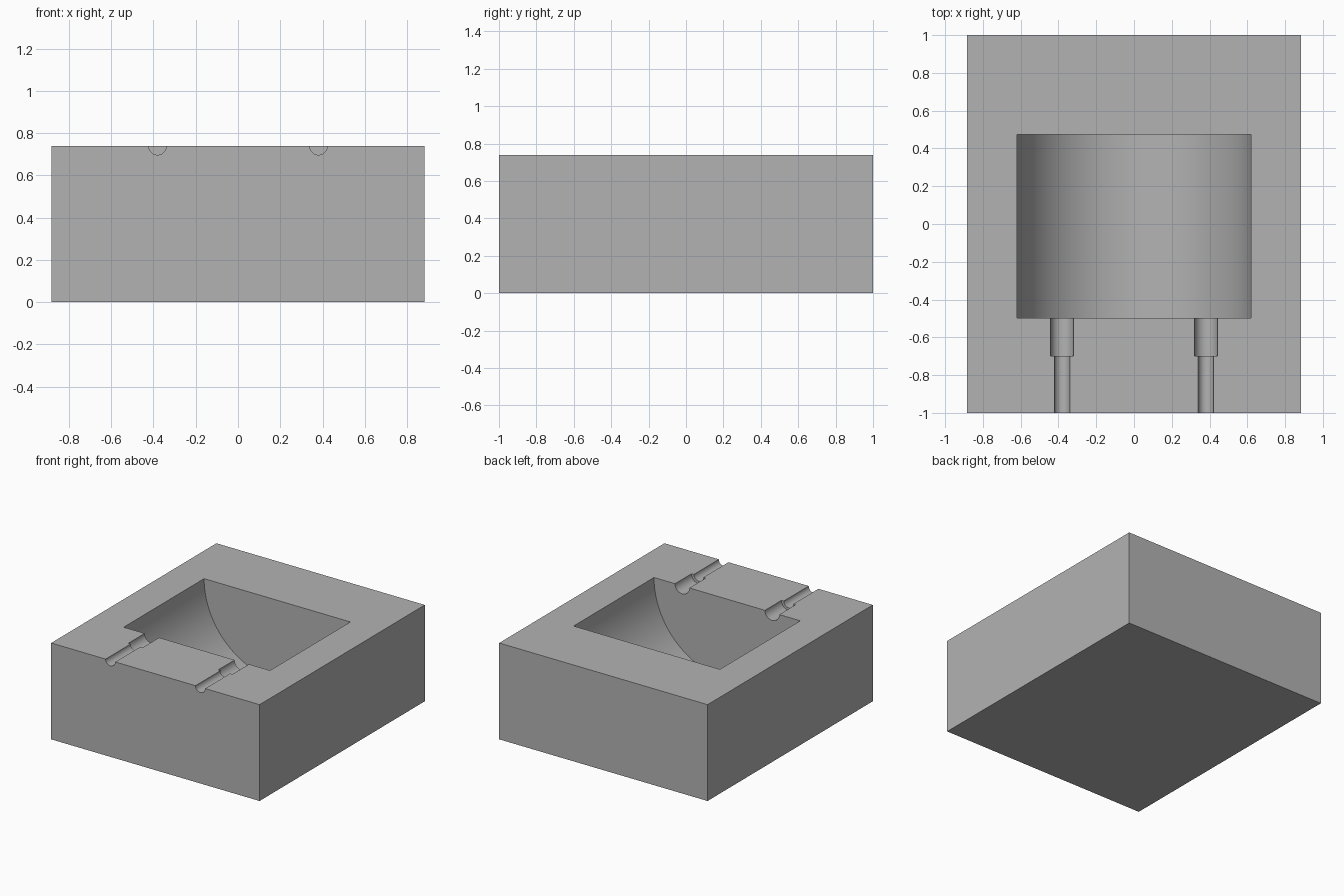
import bpy, math

if "Cube" in bpy.data.objects:
    bpy.data.objects.remove(bpy.data.objects["Cube"], do_unlink=True)

WIDTH, LENGTH, HEIGHT = 1.766, 2.0, 0.738

grey = bpy.data.materials.new("plain grey")
grey.use_nodes = True
colour = (0.45, 0.45, 0.45, 1)
grey.diffuse_color = colour
grey.node_tree.nodes["Principled BSDF"].inputs["Base Color"].default_value = colour

# Solid block
bpy.ops.mesh.primitive_cube_add(size=1, location=(0, 0, HEIGHT / 2))
block = bpy.context.object
block.name = "mould_block"
block.scale = (WIDTH, LENGTH, HEIGHT)
bpy.ops.object.transform_apply(location=True, rotation=True, scale=True)
block.data.materials.append(grey)


def carve(name, x, y0, y1, radius, sides):
    """Cut a half-round trough along y into the top face."""
    bpy.ops.mesh.primitive_cylinder_add(
        vertices=sides, radius=radius, depth=y1 - y0,
        location=(x, (y0 + y1) / 2, HEIGHT), rotation=(math.pi / 2, 0, 0))
    cutter = bpy.context.object
    cutter.name = name
    cutter.hide_render = True
    cutter.data.materials.append(grey)
    bpy.ops.object.transform_apply(location=True, rotation=True, scale=True)
    mod = block.modifiers.new(name, "BOOLEAN")
    mod.operation = "DIFFERENCE"
    mod.solver = "EXACT"
    mod.object = cutter
    bpy.ops.object.select_all(action="DESELECT")
    block.select_set(True)
    bpy.context.view_layer.objects.active = block
    bpy.ops.object.modifier_apply(modifier=mod.name)
    bpy.data.objects.remove(cutter, do_unlink=True)


# Main half-cylinder cavity
carve("cavity", 0, -0.498, 0.475, 0.62, 128)

# Stepped channels running out of the front
for x in (-0.381, 0.381):
    carve("wide_channel", x, -0.698, -0.4, 0.061, 48)
    carve("narrow_channel", x, -1.1, -0.6, 0.041, 48)

bpy.ops.object.shade_smooth_by_angle(angle=math.radians(30))
